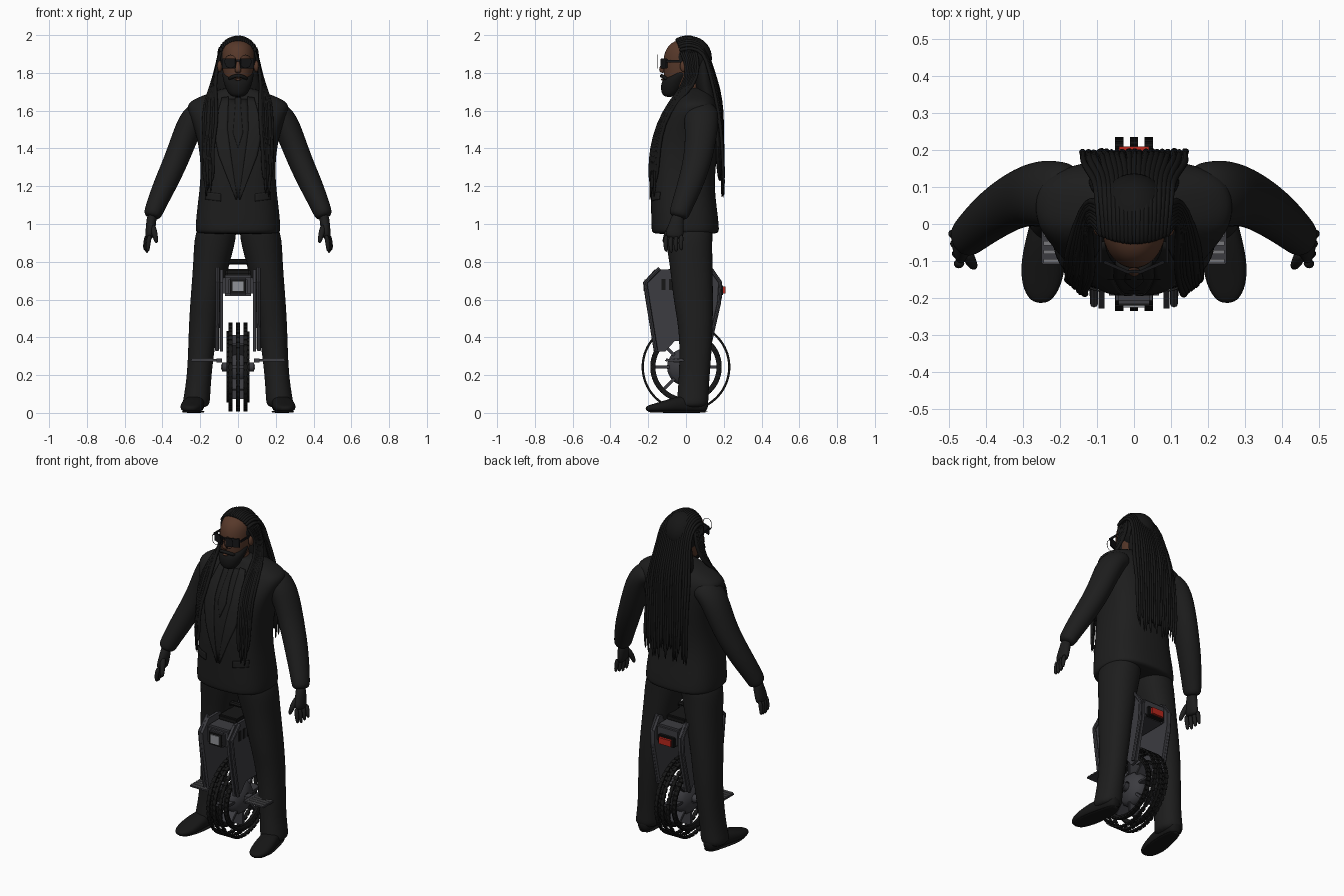
import bpy, bmesh, math, random
from mathutils import Vector, Matrix

random.seed(4)
if "Cube" in bpy.data.objects:
    bpy.data.objects.remove(bpy.data.objects["Cube"])


def material(name, r, g, b):
    m = bpy.data.materials.new(name)
    m.use_nodes = True
    m.diffuse_color = (r, g, b, 1)
    m.node_tree.nodes["Principled BSDF"].inputs["Base Color"].default_value = (r, g, b, 1)
    return m


SUIT = material("suit black", .0125, .0125, .0125)
SHIRT = material("shirt black", .011, .011, .011)
HAIR = material("hair black", .008, .008, .008)
SKIN = material("brown skin", .095, .04, .023)
LENS = material("lens black", .008, .008, .009)
RUBBER = material("rubber black", .008, .008, .008)
SHELL = material("shell grey", .045, .045, .052)
METAL = material("metal grey", .19, .19, .2)
LAMP = material("lamp grey", .28, .29, .31)
RED = material("tail light red", .48, .02, .012)


def finish(name, bm, mat, smooth=True, sub=0):
    bmesh.ops.recalc_face_normals(bm, faces=bm.faces)
    me = bpy.data.meshes.new(name)
    bm.to_mesh(me)
    bm.free()
    me.materials.append(mat)
    if smooth:
        me.shade_smooth()
        if not sub:
            me.set_sharp_from_angle(angle=math.radians(40))
    ob = bpy.data.objects.new(name, me)
    bpy.context.collection.objects.link(ob)
    if sub:
        ob.modifiers.new("Subdivision", 'SUBSURF').levels = sub
        ob.modifiers[0].render_levels = sub
    return ob


def add_tube(bm, rings, n=12, ref=(1, 0, 0), flat=False, power=1.0):
    """Skin rings of (x, y, z, radius along ref, other radius)."""
    pts = [Vector(r[:3]) for r in rings]
    loops = []
    for i, r in enumerate(rings):
        t = (pts[min(i + 1, len(pts) - 1)] - pts[max(i - 1, 0)]).normalized()
        if flat:
            t = Vector((0, 0, 1))
        u = Vector(ref)
        u = (u - t * u.dot(t)).normalized()
        v = t.cross(u)
        loop = []
        for k in range(n):
            c, s = math.cos(math.tau * k / n), math.sin(math.tau * k / n)
            c = math.copysign(abs(c) ** power, c)
            s = math.copysign(abs(s) ** power, s)
            loop.append(bm.verts.new(pts[i] + u * c * r[3] + v * s * r[-1]))
        loops.append(loop)
    for a, b in zip(loops, loops[1:]):
        for k in range(n):
            bm.faces.new((a[k], a[(k + 1) % n], b[(k + 1) % n], b[k]))
    bm.faces.new(loops[0])
    bm.faces.new(loops[-1])


def tube(name, rings, mat, sub=1, **kw):
    bm = bmesh.new()
    add_tube(bm, rings, **kw)
    return finish(name, bm, mat, sub=sub)


def ball(name, loc, size, mat):
    bm = bmesh.new()
    bmesh.ops.create_uvsphere(bm, u_segments=24, v_segments=16, radius=1,
                              matrix=Matrix.Translation(loc) @ Matrix.Diagonal((*size, 1)))
    return finish(name, bm, mat)


def add_box(bm, loc, size, rot=Matrix()):
    bmesh.ops.create_cube(bm, size=1, matrix=Matrix.Translation(loc) @ rot @ Matrix.Diagonal((*size, 1)))


def box(name, loc, size, mat, bevel=0.0, rot=Matrix()):
    bm = bmesh.new()
    add_box(bm, loc, size, rot)
    if bevel:
        bmesh.ops.bevel(bm, geom=bm.edges[:], offset=bevel, segments=2, affect='EDGES')
    return finish(name, bm, mat, smooth=False)


def lathe(name, profile, mat, n=48):
    """Spin a closed (radius, x) profile round the wheel axle."""
    bm = bmesh.new()
    loops = [[bm.verts.new((x, r * math.cos(math.tau * k / n), AXLE + r * math.sin(math.tau * k / n)))
              for r, x in profile] for k in range(n)]
    for a, b in zip(loops, loops[1:] + loops[:1]):
        for j in range(len(profile)):
            i = (j + 1) % len(profile)
            bm.faces.new((a[j], a[i], b[i], b[j]))
    return finish(name, bm, mat)


def patch(name, left, right, mat, lift=.004):
    """Cloth piece between two (x, z) edges, laid on the jacket front."""
    bm = bmesh.new()
    rows = []
    for (a, b), (c, d) in zip(zip(left, left[1:]), zip(right, right[1:])):
        for j in range(6):
            p, q = Vector(a).lerp(Vector(b), j / 5), Vector(c).lerp(Vector(d), j / 5)
            row = [p.lerp(q, k / 6) for k in range(7)]
            rows.append([bm.verts.new((w.x, -.4, w.y)) for w in row])
    for r, s in zip(rows, rows[1:]):
        for k in range(6):
            bm.faces.new((r[k], r[k + 1], s[k + 1], s[k]))
    bmesh.ops.remove_doubles(bm, verts=bm.verts[:], dist=1e-5)
    ob = finish(name, bm, mat)
    w = ob.modifiers.new("Lay on jacket", 'SHRINKWRAP')
    w.target, w.wrap_method, w.wrap_mode = jacket, 'PROJECT', 'ABOVE_SURFACE'
    w.use_project_y, w.use_negative_direction, w.offset = True, False, lift
    t = ob.modifiers.new("Thickness", 'SOLIDIFY')
    t.thickness, t.offset = .006, 0


# Jacket body
jacket = tube("jacket", [
    (0, -.003, .945, .218, .172), (0, -.003, .96, .228, .182), (0, -.008, 1.05, .223, .178),
    (0, -.018, 1.18, .205, .17), (0, -.015, 1.3, .198, .173), (0, .002, 1.42, .21, .17), (0, .02, 1.52, .238, .158),
    (0, .042, 1.6, .27, .135), (0, .052, 1.648, .272, .112), (0, .05, 1.69, .16, .085), (0, .04, 1.725, .07, .065)],
    SUIT, sub=2, n=20, flat=True, power=.75)
patch("shirt_front", [(-.05, 1.66), (-.06, 1.5), (-.01, 1.14)], [(.05, 1.66), (.06, 1.5), (.01, 1.14)], SHIRT, .002)
patch("tie", [(-.016, 1.665), (-.014, 1.62), (-.026, 1.48), (0, 1.4)],
      [(.016, 1.665), (.014, 1.62), (.026, 1.48), (0, 1.4)], SHIRT, .007)

for s, side in ((1, "left"), (-1, "right")):
    patch(side + "_lapel", [(s * .05, 1.67), (s * .055, 1.5), (s * .035, 1.35), (s * .004, 1.13)],
          [(s * .085, 1.665), (s * .13, 1.5), (s * .1, 1.36), (s * .012, 1.13)], SUIT, .006)
    patch(side + "_pocket_flap", [(s * .09, 1.16), (s * .09, 1.12)], [(s * .17, 1.17), (s * .17, 1.13)], SUIT)

    # Sleeves and gloved hands
    tube(side + "_sleeve", [
        (s * .15, .075, 1.6, .085, .06), (s * .205, .08, 1.588, .094, .074), (s * .245, .082, 1.545, .095, .076),
        (s * .285, .078, 1.45, .086, .071), (s * .33, .06, 1.33, .078, .068), (s * .39, .02, 1.2, .07, .064),
        (s * .445, -.03, 1.075, .057, .052), (s * .458, -.042, 1.03, .055, .048)], SUIT, sub=2, ref=(0, 1, 0))
    tube(side + "_palm", [
        (s * .454, -.04, 1.06, .032, .028), (s * .46, -.05, 1.0, .04, .027), (s * .466, -.06, .955, .05, .026),
        (s * .472, -.064, .92, .048, .021)], SUIT, ref=(0, 1, 0))
    for k in range(4):
        y = -.104 + .027 * k
        x = .466 + .005 * k
        tube(f"{side}_finger_{k + 1}", [
            (s * x, y, .945, .014), (s * (x + .01), y - .006, .895, .0135),
            (s * (x + .012), y, .842 + .008 * abs(k - 1), .01)], SUIT, n=8)
    tube(side + "_thumb", [(s * .455, -.07, 1.0, .02), (s * .44, -.105, .945, .017), (s * .43, -.118, .895, .011)],
         SUIT, n=8)

    # Trousers and shoes
    tube(side + "_trouser_leg", [
        (s * .105, .01, 1.02, .1, .135), (s * .12, .015, .93, .113, .128), (s * .13, .02, .86, .107, .122),
        (s * .148, .03, .75, .094, .114), (s * .17, .038, .6, .084, .108), (s * .184, .052, .45, .079, .092),
        (s * .197, .05, .3, .069, .086), (s * .208, .042, .17, .067, .083), (s * .218, .036, .08, .072, .085),
        (s * .225, .034, .022, .076, .086)], SUIT, sub=2, n=14, flat=True, power=.9)
    tube(side + "_shoe", [
        (s * .218, .118, .034, .028, .032), (s * .222, .08, .042, .046, .04), (s * .228, 0, .05, .053, .048),
        (s * .24, -.07, .041, .061, .039), (s * .248, -.13, .031, .061, .029), (s * .252, -.18, .025, .05, .021),
        (s * .254, -.215, .022, .022, .012)], RUBBER, sub=2, power=.75)
    tube(side + "_shoe_sole", [
        (s * .215, .12, .006, .035, .006), (s * .225, 0, .006, .054, .006), (s * .245, -.11, .006, .062, .006),
        (s * .253, -.208, .008, .03, .006)], RUBBER, power=.6)

# Head, beard and glasses
tube("neck", [(0, .03, 1.62, .06, .06), (0, .01, 1.8, .062, .065)], SKIN, flat=True)
tube("face", [
    (0, -.05, 1.695, .035, .04), (0, -.04, 1.73, .064, .072), (0, -.02, 1.79, .08, .098), (0, -.01, 1.85, .089, .114),
    (0, -.003, 1.905, .09, .115), (0, .004, 1.952, .078, .097), (0, .015, 1.98, .038, .052)],
    SKIN, sub=2, n=16, flat=True)
tube("beard", [
    (0, -.088, 1.672, .03, .026), (0, -.083, 1.69, .054, .048), (0, -.07, 1.73, .072, .066), (0, -.055, 1.762, .081, .073),
    (0, -.035, 1.785, .085, .063), (0, -.02, 1.815, .088, .035)], HAIR, sub=2, n=14, flat=True)
tube("moustache", [(-.052, -.098, 1.766, .01), (-.025, -.124, 1.782, .011), (0, -.132, 1.786, .01),
                   (.025, -.124, 1.782, .011), (.052, -.098, 1.766, .01)], HAIR, n=8, ref=(0, 0, 1))
ball("lower_lip", (0, -.124, 1.765), (.016, .008, .006), SKIN)
tube("nose", [(0, -.115, 1.865, .009, .01), (0, -.127, 1.83, .013, .014), (0, -.13, 1.81, .019, .015),
              (0, -.122, 1.799, .012, .008)], SKIN, flat=True)
box("glasses_bridge", (0, -.128, 1.866), (.03, .008, .01), LENS)
for s, side in ((1, "left"), (-1, "right")):
    turn = Matrix.Rotation(s * .4, 4, 'Z')
    box(side + "_lens", (s * .047, -.117, 1.849), (.08, .009, .054), LENS, .003, turn)
    box(side + "_temple", (s * .09, -.05, 1.862), (.006, .11, .012), LENS)
    ball(side + "_ear", (s * .097, -.012, 1.835), (.013, .02, .03), SKIN)
    ring = [(s * .04 + .03 * math.cos(a), -.15, 1.86 + .035 * math.sin(a), .0016)
            for a in [math.tau * k / 20 for k in range(21)]]
    tube(side + "_wire_ring", ring, RUBBER, sub=0, n=6, ref=(0, 1, 0))

# Hair cap cut back at the hairline, with a solid fall behind
bm = bmesh.new()
bmesh.ops.create_uvsphere(bm, u_segments=32, v_segments=20, radius=1,
                          matrix=Matrix.Translation((0, .024, 1.878)) @ Matrix.Diagonal((.1, .113, .116, 1)))
bmesh.ops.bisect_plane(bm, geom=bm.verts[:] + bm.edges[:] + bm.faces[:], plane_co=(0, -.042, 1.96),
                       plane_no=(0, -1, .1), clear_outer=True)
finish("hair_cap", bm, HAIR)
tube("hair_fall", [
    (0, .085, 1.92, .07, .04), (0, .095, 1.82, .105, .045), (0, .1, 1.72, .128, .06), (0, .135, 1.62, .13, .05),
    (0, .165, 1.5, .125, .025), (0, .175, 1.35, .12, .018), (0, .18, 1.22, .11, .012)], HAIR, sub=2, flat=True)


def locks(name, paths):
    bm = bmesh.new()
    for path in paths:
        rings = [(*p, random.uniform(.0095, .0125)) for p in path]
        rings[-1] = (*path[-1], .006)
        add_tube(bm, rings, n=6)
    finish(name, bm, HAIR, sub=1)


back = []
for k in range(-9, 10):
    f = k / 9
    h = math.sqrt(1 - .8 * f * f)
    w = random.uniform(-.008, .008)
    back.append([(.088 * f, -.056 + .02 * f * f, 1.876 + .093 * h), (.09 * f, -.034 + .02 * f * f, 1.879 + .106 * h),
                 (.095 * f, .03, 1.882 + .114 * h), (.1 * f, .095, 1.87 + .09 * h), (.106 * f, .105 + .034 * h, 1.82),
                 (.125 * f, .125 + .048 * h, 1.72), (.135 * f + w, .153 + .04 * h, 1.6), (.14 * f - w, .191, 1.45),
                 (.138 * f + w, .196, 1.3), (.132 * f, .194 + w, random.uniform(1.12, 1.22))])
locks("back_locks", back)
for s, side in ((1, "left"), (-1, "right")):
    front = []
    for k in range(8):
        f = k / 7
        w = random.uniform(-.01, .01)
        front.append([(s * (.086 + .008 * f), -.036 + .085 * f, 1.925), (s * .113, .014 + .055 * f, 1.83),
                      (s * (.122 + .018 * f), -.015 + .06 * f, 1.73), (s * (.115 + .06 * f), -.085 + .03 * f, 1.645),
                      (s * (.12 + .06 * f) + w, -.15 + .03 * f, 1.53), (s * (.13 + .05 * f) - w, -.184 + .04 * f, 1.4),
                      (s * (.135 + .045 * f) + w, -.19 + .04 * f, 1.28),
                      (s * (.14 + .03 * f), -.192 + .03 * f, random.uniform(1.13, 1.25))])
    locks(side + "_front_locks", front)

# Wheel: open knobbly tyre, rim, spokes and hub
AXLE = .243
bm = bmesh.new()
for row, (x, r) in enumerate([(-.04, .229), (0, .229), (.04, .229), (-.05, .183), (.05, .183)]):
    for k in range(44):
        turn = Matrix.Rotation(math.tau * (k + .5 * (row % 2)) / 44, 4, 'X')
        add_box(bm, Vector((x, 0, AXLE)) + turn @ Vector((0, 0, r)), (.022, .022, .012), turn)
finish("tyre_knobs", bm, RUBBER, smooth=False)
for x in (-.04, 0, .04):
    lathe("tyre_band", [(.225, x - .008), (.232, x - .008), (.232, x + .008), (.225, x + .008)], RUBBER)
for x in (-.042, .042):
    lathe("rim", [(.162, x - .008), (.182, x - .014), (.182, x + .014), (.162, x + .008)], RUBBER)
lathe("hub", [(.03, -.06), (.08, -.045), (.1, -.02), (.1, .02), (.08, .045), (.03, .06)], SHELL)
lathe("axle", [(.0, -.086), (.024, -.086), (.024, .086), (.0, .086)], SHELL, 20)
lathe("axle_bolt", [(.0, -.09), (.012, -.09), (.012, .09), (.0, .09)], METAL, 12)
for k in range(8):
    turn = Matrix.Rotation(math.tau * k / 8, 4, 'X')
    box("spoke", Vector((0, 0, AXLE)) + turn @ Vector((0, 0, .128)), (.08, .016, .085), SHELL, .003, turn)

# Vehicle shell: side plates, posts, pedals
outline = [(-.165, .76), (.14, .76), (.19, .69), (.19, .61), (.13, .34), (.09, .33), (.05, .38), (-.06, .38),
           (-.11, .325), (-.165, .325), (-.215, .6), (-.228, .69)]
for s, side in ((1, "left"), (-1, "right")):
    bm = bmesh.new()
    face = bm.faces.new([bm.verts.new((s * .08, y, z)) for y, z in outline])
    out = bmesh.ops.extrude_face_region(bm, geom=[face])["geom"]
    bmesh.ops.translate(bm, vec=(s * .016, 0, 0), verts=[v for v in out if isinstance(v, bmesh.types.BMVert)])
    finish(side + "_side_plate", bm, SHELL, smooth=False)
    tube(side + "_front_post", [(s * .108, -.14, .765, .011), (s * .108, -.215, .69, .011),
                                (s * .108, -.2, .58, .011), (s * .112, -.16, .33, .011)], SHELL, sub=0, n=8)
    tube(side + "_rear_post", [(s * .105, .13, .765, .01), (s * .105, .182, .69, .01),
                               (s * .105, .175, .58, .01), (s * .108, .12, .34, .01)], SHELL, sub=0, n=8)
    for k in range(3):
        box(side + "_plate_slot", (s * .097, -.12 + .04 * k, .68), (.006, .022, .06), RUBBER)
    box(side + "_pedal_arm", (s * .1, -.04, .278), (.03, .05, .02), SHELL)
    box(side + "_pedal", (s * .18, -.035, .278), (.14, .15, .012), SHELL, .003)
    for k in range(6):
        box(side + "_pedal_grip", (s * .19, -.1 + .024 * k, .286), (.11, .011, .006), METAL)

# Centre body, lights and carry handle
box("centre_body", (0, -.008, .675), (.16, .37, .11), SHELL, .012)
box("lamp_housing", (0, -.195, .67), (.1, .04, .09), SHELL, .008)
box("lamp_frame", (0, -.216, .67), (.084, .008, .074), RUBBER)
box("front_lamp", (0, -.221, .67), (.06, .008, .052), LAMP)
box("tail_housing", (0, .18, .65), (.11, .03, .06), RUBBER, .005)
box("tail_light", (0, .2, .65), (.08, .018, .038), RED)
box("handle_base", (0, .0, .745), (.13, .2, .035), RUBBER, .008)
tube("carry_handle", [(-.068, .0, .72, .014), (-.064, .0, .785, .014), (-.045, .0, .8, .014), (.045, .0, .8, .014),
                      (.064, .0, .785, .014), (.068, .0, .72, .014)], RUBBER, sub=0, n=8, ref=(0, 1, 0))
